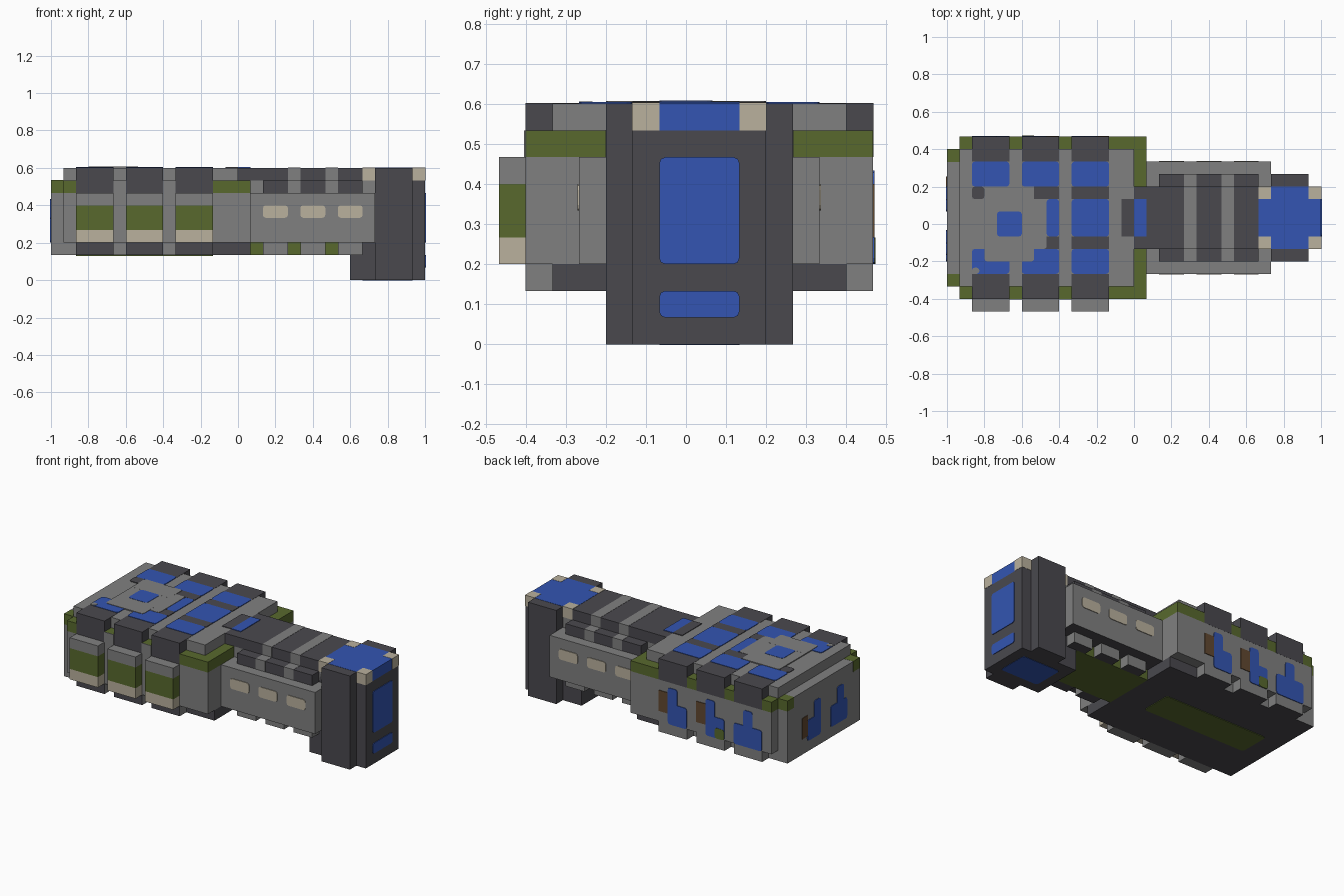
import bpy, bmesh
from mathutils import Vector

if "Cube" in bpy.data.objects:
    bpy.data.objects.remove(bpy.data.objects["Cube"])

U = 1 / 15                       # one block
ORIGIN = Vector((-15, -7, 0))    # grid corner, in blocks
T = 0.06                         # plate thickness, in blocks
COLOURS = {
    "grey": (0.216, 0.216, 0.216), "dark": (0.068, 0.066, 0.076),
    "blue": (0.033, 0.091, 0.445), "green": (0.098, 0.141, 0.027),
    "tan": (0.49, 0.44, 0.34), "brown": (0.12, 0.065, 0.03),
}
MATS = {}
for label, rgb in COLOURS.items():
    m = bpy.data.materials.new(label + "_paint")
    m.use_nodes = True
    m.diffuse_color = (*rgb, 1)
    bsdf = next(n for n in m.node_tree.nodes if n.type == "BSDF_PRINCIPLED")
    bsdf.inputs["Base Color"].default_value = (*rgb, 1)
    MATS[label] = m


def box(name, colour, x, y, z, face=None, alt="dark", round_axis=None):
    """Box over block ranges; faces pointing along `face` take the alt colour."""
    lo, hi = Vector((x[0], y[0], z[0])), Vector((x[1], y[1], z[1]))
    bm = bmesh.new()
    bmesh.ops.create_cube(bm, size=1)
    for v in bm.verts:
        v.co = (ORIGIN + (lo + hi) / 2 + v.co * (hi - lo)) * U
    if round_axis is not None:
        edges = [e for e in bm.edges
                 if abs((e.verts[0].co - e.verts[1].co).normalized()[round_axis]) > 0.9]
        bmesh.ops.bevel(bm, geom=edges, offset=0.22 * U, segments=2, profile=0.5, affect="EDGES")
    bm.normal_update()
    if face:
        for f in bm.faces:
            f.material_index = int(f.normal.dot(Vector(face)) > 0.9)
    me = bpy.data.meshes.new(name)
    bm.to_mesh(me)
    bm.free()
    me.materials.append(MATS[colour])
    if face:
        me.materials.append(MATS[alt])
    ob = bpy.data.objects.new(name, me)
    bpy.context.collection.objects.link(ob)
    return ob


def plate(name, colour, axis, at, side, a, b, layer=1, rounded=True):
    """Thin painted panel on the plane `at`, facing `side` along `axis`."""
    ranges = [a, b]
    ranges.insert(axis, sorted((at, at + side * T * layer)))
    box(name, colour, *ranges, round_axis=axis if rounded else None)


DOWN, FRONT = (0, 0, -1), (0, -1, 0)
BAYS = [(2, 5), (6, 9), (10, 13)]

# Wide body
box("body", "grey", (1, 16), (1, 14), (3, 7))
box("body_end", "grey", (0, 1), (2, 13), (3, 8))
box("body_rim", "green", (1, 16), (1, 14), (7, 8))
for n, y in (("front", (2, 3)), ("back", (12, 13))):
    box("end_corner_" + n, "green", (-0.01, 1), (y[0] - 0.01, y[1] + 0.01), (7, 8.01))
box("roof_slab", "grey", (1, 15), (2, 13), (8, 9))
box("lower_slab", "grey", (0, 13), (2, 13), (2, 3), DOWN)
box("lower_slab_end", "dark", (13, 16), (2, 13), (2, 3))
plate("underside_stripe", "green", 2, 2, -1, (2, 13), (6, 9))
for x in ((5, 6), (9, 10)):
    plate("rim_gap", "grey", 1, 1, -1, x, (7, 8), rounded=False)

# Repeating bays: pods, roof blocks, skirt blocks
for n, x in enumerate(BAYS):
    tag = str(n + 1)
    box("pod_base_" + tag, "tan", x, (0, 1), (3, 4))
    box("pod_band_" + tag, "green", x, (0, 1), (4, 6))
    box("pod_cap_" + tag, "grey", x, (0, 1), (6, 7))
    for side, y in (("front", (0.99, 3)), ("back", (12, 14.01))):
        box(f"roof_block_{side}_{tag}", "dark", x, y, (7, 9.02))
    box("skirt_front_" + tag, "grey", x, (1, 2), (2, 3), FRONT)
    box("skirt_back_" + tag, "grey", x, (13, 14), (2, 3), DOWN)
    for side, y in (("front", (3, 5)), ("back", (10, 12))):
        plate(f"roof_panel_{side}_{tag}", "blue", 2, 9, 1, x, y)

# Roof centre markings
for n, x in enumerate([(8, 9), (10, 13)]):
    plate("roof_panel_mid", "blue", 2, 9, 1, x, (6, 9))
    for y in ((5, 6), (9, 10)):
        plate("roof_bar", "dark", 2, 9, 1, (x[0] - 1 + n, x[1]), y, rounded=False)
plate("roof_spot", "dark", 2, 9, 1, (2, 3), (9, 10))
plate("hatch", "grey", 2, 9, 1, (3, 8), (5, 9), layer=1.5)
plate("hatch_front", "grey", 2, 9, 1, (3, 7), (4, 6), layer=1.6)
plate("hatch_back", "grey", 2, 9, 1, (3, 7), (8, 10), layer=1.6)
plate("hatch_light", "blue", 2, 9, 1, (4, 6), (6, 8), layer=2)
plate("panel_notch", "grey", 2, 9, 1, (2, 2.6), (3, 3.5), layer=1.5)

# Painted windows on the back and the flat end
for n, (a, b, spire) in enumerate([(2, 5, 3), (6, 8, 7), (10, 12, 11)]):
    plate("back_window_" + str(n + 1), "blue", 1, 14, 1, (a, b), (3, 5))
    plate("back_window_top", "blue", 1, 14, 1, (spire, spire + 1), (4.5, 6.5))
    if n:
        plate("back_door", "brown", 1, 14, 1, (b, b + 1), (4, 6), rounded=False)
plate("back_patch", "green", 1, 14, 1, (6, 7), (3, 4), layer=1.5)
for y, spire in (((8, 10), 8), ((4, 6.5), 4.5)):
    plate("end_window", "blue", 0, 0, -1, y, (3, 5))
    plate("end_window_top", "blue", 0, 0, -1, (spire, spire + 1), (4.5, 6.5))
plate("end_door", "brown", 0, 0, -1, (10, 10.8), (3.5, 5.5), rounded=False)

# Neck and long arm
box("arm", "grey", (16, 26), (3, 12), (3, 7), DOWN)
box("arm_roof_lower", "dark", (17, 25), (4, 11), (7, 8))
box("arm_roof_step", "grey", (16, 17), (5, 10), (7, 8))
box("arm_roof_end", "grey", (25, 26), (5, 10), (7, 8))
box("arm_roof_upper", "dark", (15, 25), (5, 10), (8, 9))
plate("neck_collar", "dark", 2, 9, 1, (14, 15), (6, 9), rounded=False)
plate("neck_light", "blue", 2, 9, 1, (15, 16), (6, 9), rounded=False)
for x in ((19, 20), (22, 23)):
    box("roof_rib_lower", "grey", x, (3.98, 11.02), (7, 8.02))
    box("roof_rib_upper", "grey", x, (4.98, 10.02), (8, 9.02))
box("arm_keel", "green", (16, 25), (5, 10), (2, 3))
for x in ((17, 19), (20, 22), (23, 25)):
    for y in ((4, 5), (10, 11)):
        box("keel_block", "grey", x, y, (2, 3), DOWN)
    for at, side in ((3, -1), (12, 1)):
        plate("arm_window", "tan", 1, at, side, x, (5, 6))

# Upright block at the far end
box("tower_foot", "dark", (24, 26), (5, 10), (0, 2))
box("tower_core", "dark", (25, 30), (5, 10), (0, 8))
box("tower_sides", "dark", (26, 29), (4, 11), (0, 9))
box("tower_top", "blue", (25, 30), (5, 10), (8, 9.02))
for x in ((24.98, 26), (29, 30.02)):
    for y in ((4.98, 6), (9, 10.02)):
        box("tower_corner", "tan", x, y, (8, 9.04))
plate("tower_screen", "blue", 0, 30, 1, (6, 9), (3, 7))
plate("tower_slot", "blue", 0, 30, 1, (6, 9), (1, 2))
plate("tower_under_light", "blue", 2, 0, 1, (25, 29), (6, 9))
box("tower_under_panel", "blue", (25, 29), (6, 9), (-0.03, 0.03), round_axis=2)
